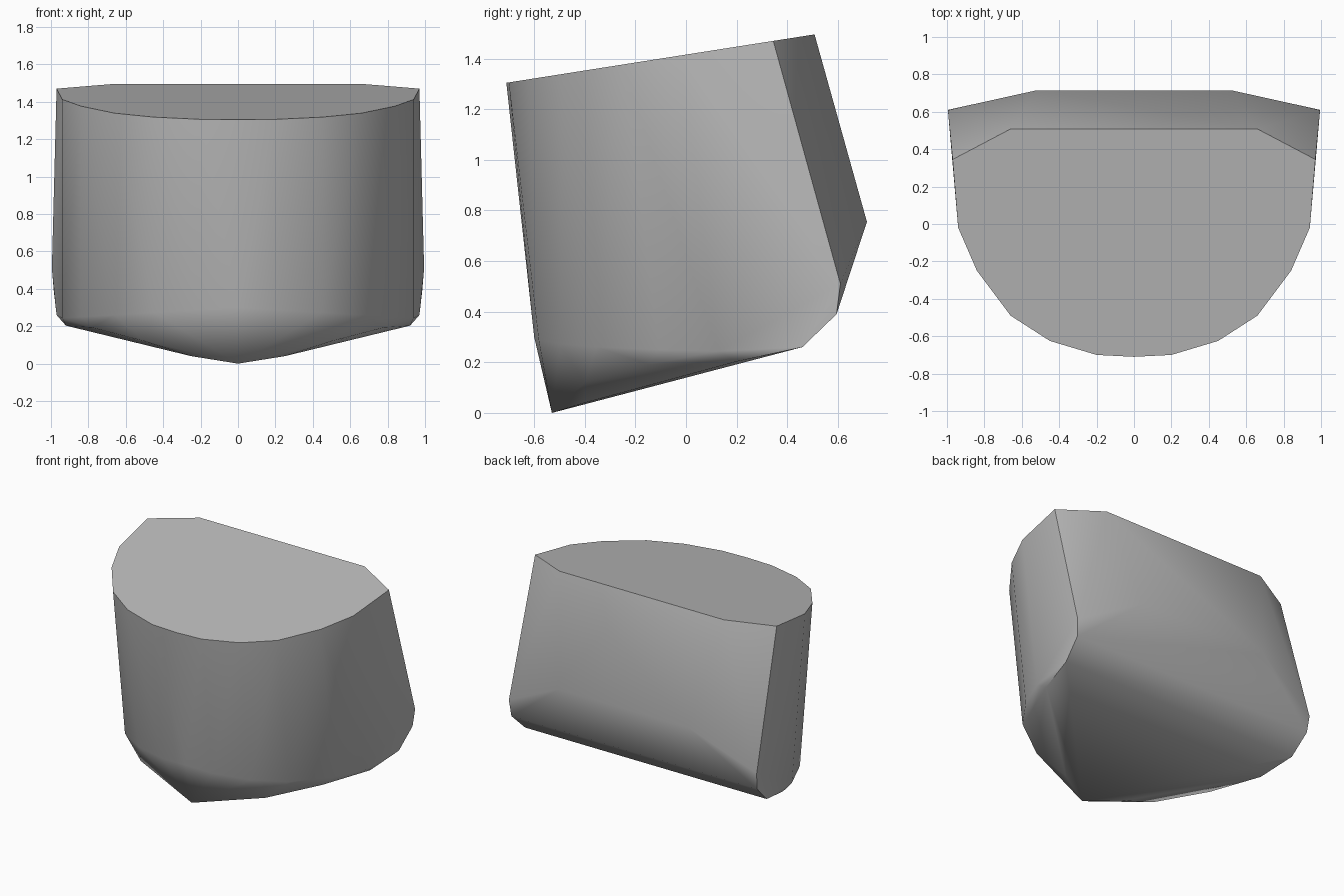
import bpy
import bmesh
import math

cube = bpy.data.objects.get("Cube")
if cube:
    bpy.data.objects.remove(cube, do_unlink=True)


def flat_material(name, value):
    mat = bpy.data.materials.new(name)
    mat.use_nodes = True
    colour = (value, value, value, 1.0)
    mat.diffuse_color = colour
    mat.node_tree.nodes["Principled BSDF"].inputs["Base Color"].default_value = colour
    return mat


def top_z(y):
    return 1.416 + 0.157 * y


# Sloping flat top: rounded front, chamfered straight back
front_curve = [(0, -.71), (.2, -.70), (.45, -.625), (.66, -.49), (.84, -.25), (.94, -.02)]
back_corners = [(.97, .345), (.66, .508)]
points = [(s * x, y, top_z(y)) for x, y in front_curve + back_corners for s in (-1, 1)]

# Lower edge of the rounded wall, leaning back as it descends
points += [(s * x, y + .11 + .04 * x, .30 - .06 * x)
           for x, y in front_curve for s in (-1, 1)]

# Rear ridge, side corners, rounded heel and sloping underside
lower = [(.52, .715, .755), (.995, .61, .51), (.985, .595, .39), (.97, .46, .26),
         (.92, .20, .203), (.78, -.15, .193), (.50, -.40, .12),
         (.25, -.40, .04), (0, -.53, 0)]
points += [(s * x, y, z) for x, y, z in lower for s in (-1, 1)]

# Wrap the sections in one closed convex skin
bm = bmesh.new()
for p in points:
    bm.verts.new(p)
bmesh.ops.remove_doubles(bm, verts=bm.verts, dist=0.0005)
hull = bmesh.ops.convex_hull(bm, input=bm.verts)
loose = [v for v in bm.verts if not v.link_faces]
bmesh.ops.delete(bm, geom=loose, context='VERTS')
bmesh.ops.dissolve_limit(bm, angle_limit=math.radians(1), verts=bm.verts, edges=bm.edges)
bmesh.ops.recalc_face_normals(bm, faces=bm.faces)

mesh = bpy.data.meshes.new("rounded_block")
bm.to_mesh(mesh)
bm.free()
mesh.materials.append(flat_material("plain_grey", 0.5))
block = bpy.data.objects.new("rounded_block", mesh)
bpy.context.collection.objects.link(block)

# Smooth walls with crisp rim and side corners
bpy.ops.object.select_all(action='DESELECT')
block.select_set(True)
bpy.context.view_layer.objects.active = block
bpy.ops.object.shade_smooth_by_angle(angle=math.radians(50))
